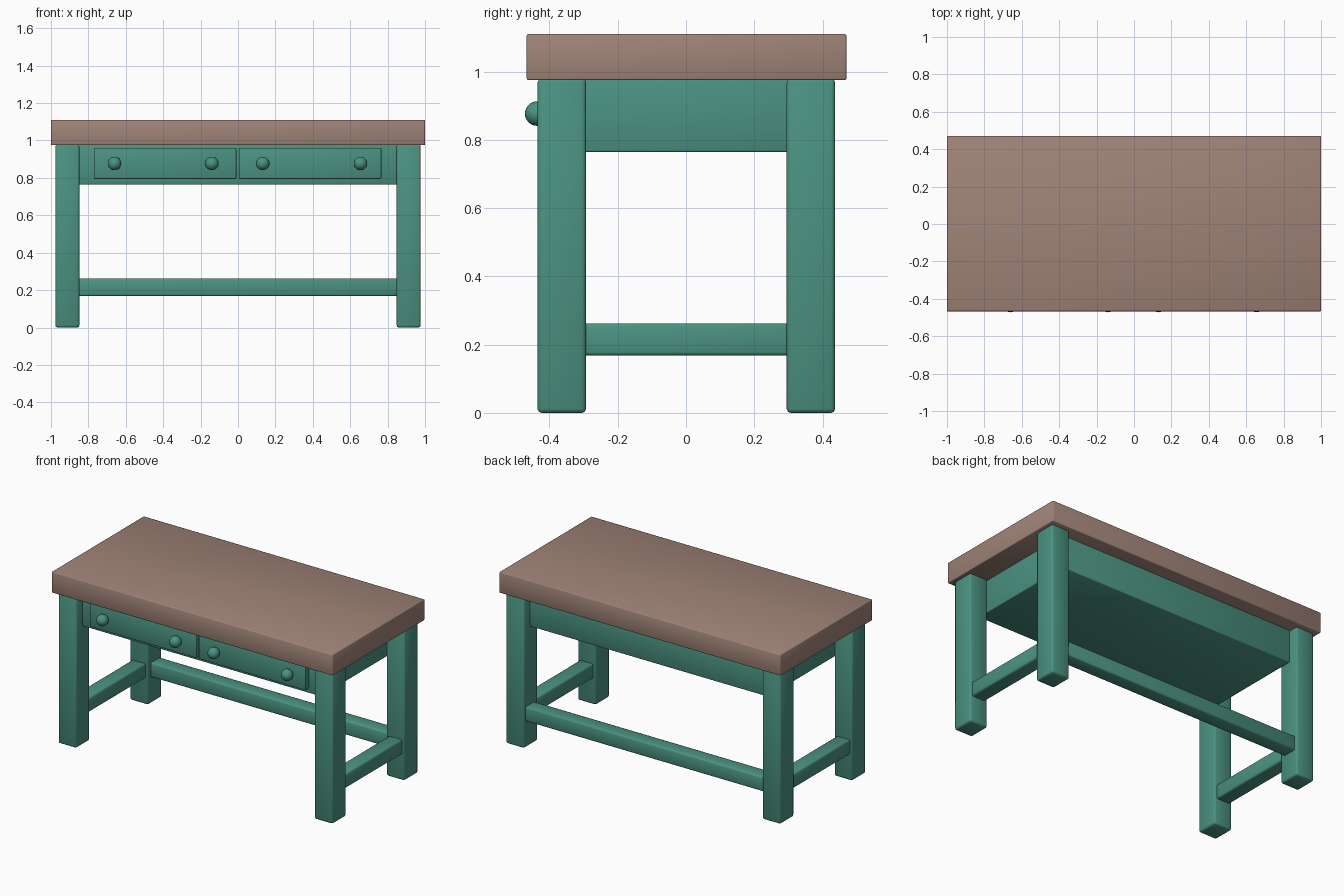
import bpy, bmesh, math

if "Cube" in bpy.data.objects:
    bpy.data.objects.remove(bpy.data.objects["Cube"])


def material(name, rgb):
    m = bpy.data.materials.new(name)
    m.diffuse_color = (*rgb, 1.0)
    m.use_nodes = True
    m.node_tree.nodes["Principled BSDF"].inputs["Base Color"].default_value = m.diffuse_color
    return m


GREEN = material("green paint", (0.07, 0.29, 0.22))
WOOD = material("brown wood", (0.352, 0.231, 0.188))


def finish(ob, mat, angle):
    ob.data.materials.append(mat)
    bpy.context.view_layer.objects.active = ob
    ob.select_set(True)
    bpy.ops.object.shade_smooth_by_angle(angle=math.radians(angle))
    ob.select_set(False)


def box(name, xr, yr, zr, mat, bevel):
    """Softly chamfered block spanning the given x, y and z ranges."""
    bm = bmesh.new()
    bmesh.ops.create_cube(bm, size=1)
    for v in bm.verts:
        for i, (lo, hi) in enumerate((xr, yr, zr)):
            v.co[i] = hi if v.co[i] > 0 else lo
    bmesh.ops.bevel(bm, geom=bm.edges[:], offset=bevel, segments=2,
                    profile=0.5, affect='EDGES')
    me = bpy.data.meshes.new(name)
    bm.to_mesh(me)
    bm.free()
    ob = bpy.data.objects.new(name, me)
    bpy.context.collection.objects.link(ob)
    finish(ob, mat, 50)
    return ob


# Thick table top
box("table_top", (-1, 1), (-0.467, 0.47), (0.975, 1.11), WOOD, 0.005)

# Drawer case under the top
box("drawer_case", (-0.848, 0.848), (-0.372, 0.378), (0.764, 0.98), GREEN, 0.006)

# Legs and side stretchers
for side, s in (("left", -1), ("right", 1)):
    xr = sorted((s * 0.848, s * 0.977))
    box(side + "_front_leg", xr, (-0.435, -0.293), (0, 0.98), GREEN, 0.012)
    box(side + "_back_leg", xr, (0.295, 0.437), (0, 0.98), GREEN, 0.012)
    box(side + "_stretcher", sorted((s * 0.866, s * 0.962)),
        (-0.32, 0.32), (0.168, 0.262), GREEN, 0.01)

# Back stretcher
box("back_stretcher", (-0.87, 0.87), (0.325, 0.42), (0.168, 0.262), GREEN, 0.01)

# Two drawer fronts
box("left_drawer", (-0.77, -0.009), (-0.408, -0.36), (0.795, 0.96), GREEN, 0.004)
box("right_drawer", (0.005, 0.766), (-0.408, -0.36), (0.795, 0.96), GREEN, 0.004)

# Round knobs
for i, x in enumerate((-0.66, -0.14, 0.132, 0.655)):
    bpy.ops.mesh.primitive_uv_sphere_add(segments=24, ring_count=14, radius=0.036,
                                         location=(x, -0.436, 0.877))
    knob = bpy.context.object
    knob.name = f"drawer_knob_{i + 1}"
    finish(knob, GREEN, 50)
